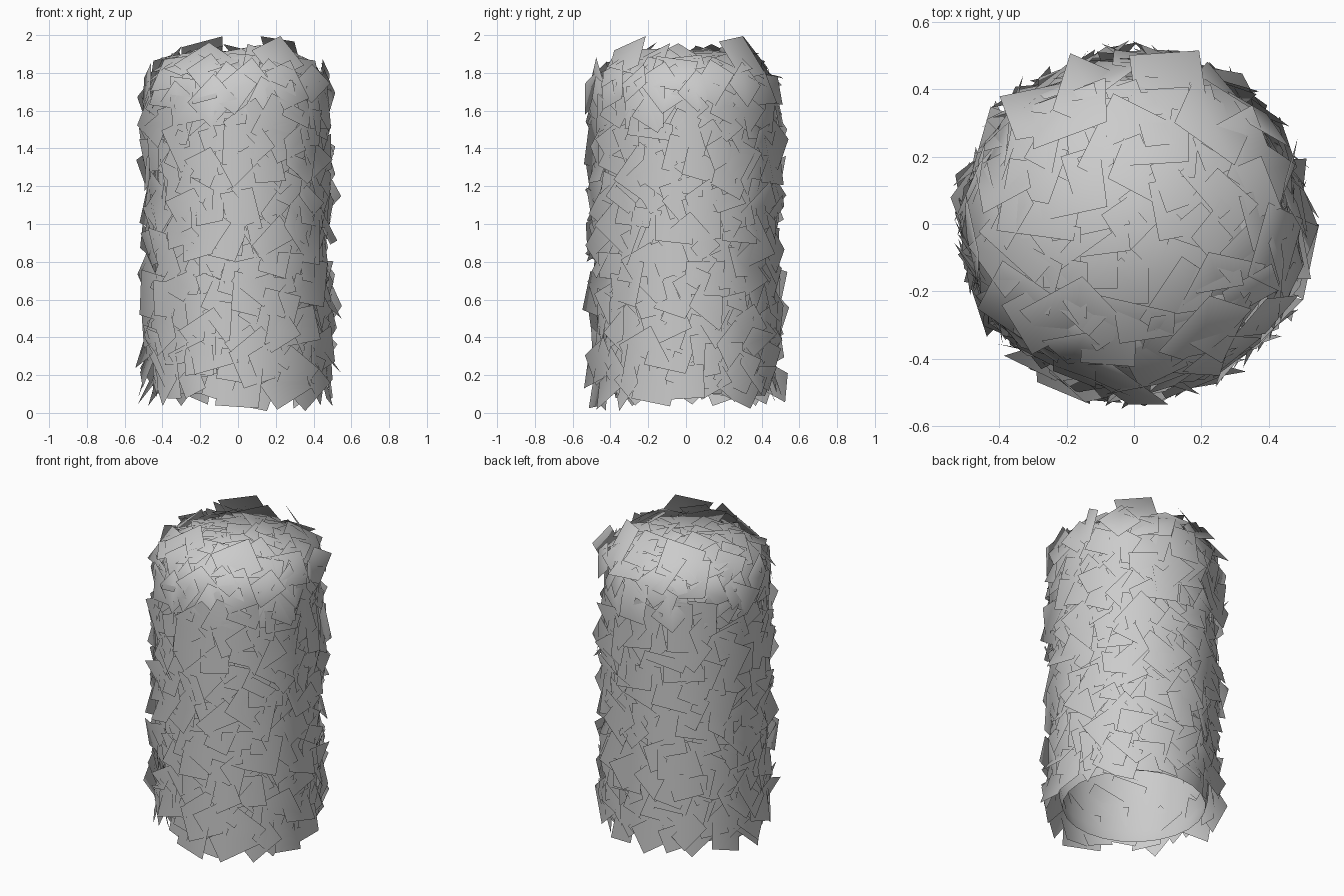
import bpy, bmesh, math, random
from mathutils import Vector, Matrix

if "Cube" in bpy.data.objects:
    bpy.data.objects.remove(bpy.data.objects["Cube"])

random.seed(11)


def mesh_object(name, bm):
    mesh = bpy.data.meshes.new(name)
    bm.to_mesh(mesh)
    bm.free()
    obj = bpy.data.objects.new(name, mesh)
    bpy.context.collection.objects.link(obj)
    return obj


# Hedge core: open-bottomed rounded column spun from a half profile
profile = [(0.415, 0.1), (0.435, 0.18), (0.44, 0.6), (0.44, 1.2), (0.44, 1.66), (0.43, 1.74),
           (0.395, 1.81), (0.33, 1.85), (0.25, 1.87), (0.13, 1.88), (0, 1.885)]
bm = bmesh.new()
verts = [bm.verts.new((r, 0, z)) for r, z in profile]
edges = [bm.edges.new(pair) for pair in zip(verts, verts[1:])]
bmesh.ops.spin(bm, geom=verts + edges, cent=(0, 0, 0), axis=(0, 0, 1),
               angle=math.tau, steps=24, use_duplicate=False)
bmesh.ops.remove_doubles(bm, verts=bm.verts, dist=0.001)
bmesh.ops.recalc_face_normals(bm, faces=bm.faces)
for f in bm.faces:
    f.smooth = True
mesh_object("hedge_core", bm)

# Leaf cards: tilted quads lying close to the core
leaves = bmesh.new()
shade_normals = []


def add_card(pos, normal, size, tilt):
    """Card facing along normal, spun at random and tipped slightly."""
    spin = Matrix.Rotation(random.uniform(0, math.tau), 4, 'Z')
    tip = Matrix.Rotation(random.gauss(0, tilt), 4, 'X') @ Matrix.Rotation(random.gauss(0, tilt), 4, 'Y')
    m = Matrix.Translation(pos) @ normal.to_track_quat('Z', 'Y').to_matrix().to_4x4() @ tip @ spin
    w, h = size / 2, size / 2 * random.uniform(0.75, 1.0)
    corners = []
    for x, y in ((-w, -h), (w, -h), (w, h), (-w, h)):
        p = m @ Vector((x, y, 0))
        r = math.hypot(p.x, p.y)
        if r > 0.55:
            p.x, p.y = p.x * 0.55 / r, p.y * 0.55 / r
        p.z = min(max(p.z, 0.01), 1.995)
        corners.append(leaves.verts.new(p))
        # shade as the rounded column beneath, for a soft look
        radial = Vector((p.x, p.y, 0)) / 0.5
        up = min(max((p.z - 1.68) / 0.18, 0), 1)
        shade_normals.append((radial + Vector((0, 0, up))).normalized())
    leaves.faces.new(corners).smooth = True


# Side cards in staggered rings
RINGS, PER_RING = 18, 24
for i in range(RINGS):
    for j in range(PER_RING):
        a = math.tau * (j + 0.5 * (i % 2) + random.uniform(-0.35, 0.35)) / PER_RING
        z = 0.16 + 1.56 * i / (RINGS - 1) + random.uniform(-0.03, 0.03)
        lean = max(0, (z - 1.63) * 3)
        out = Vector((math.cos(a), math.sin(a), 0))
        n = (out + Vector((0, 0, lean))).normalized()
        add_card(out * random.uniform(0.45, 0.485) + Vector((0, 0, z)), n,
                 random.uniform(0.16, 0.25), 0.23)

# Top cards in a sunflower spread, leaning outward at the shoulder
TOP = 70
for k in range(TOP):
    t = math.sqrt((k + 0.5) / TOP)
    a = k * 2.39996
    out = Vector((math.cos(a), math.sin(a), 0))
    n = (out * t ** 3 * 1.0 + Vector((0, 0, 1))).normalized()
    add_card(out * t * 0.43 + Vector((0, 0, 1.89 - 0.1 * t ** 4)), n,
             random.uniform(0.16, 0.25), 0.08 + 0.16 * t)

# A few taller sprigs around the crown
for a in (0.9, 2.1, 5.3):
    out = Vector((math.cos(a), math.sin(a), 0))
    add_card(out * 0.38 + Vector((0, 0, 1.88)), (out + Vector((0, 0, 0.6))).normalized(), 0.24, 0.1)

leaf_obj = mesh_object("leaf_cards", leaves)
leaf_obj.data.normals_split_custom_set_from_vertices(shade_normals)
